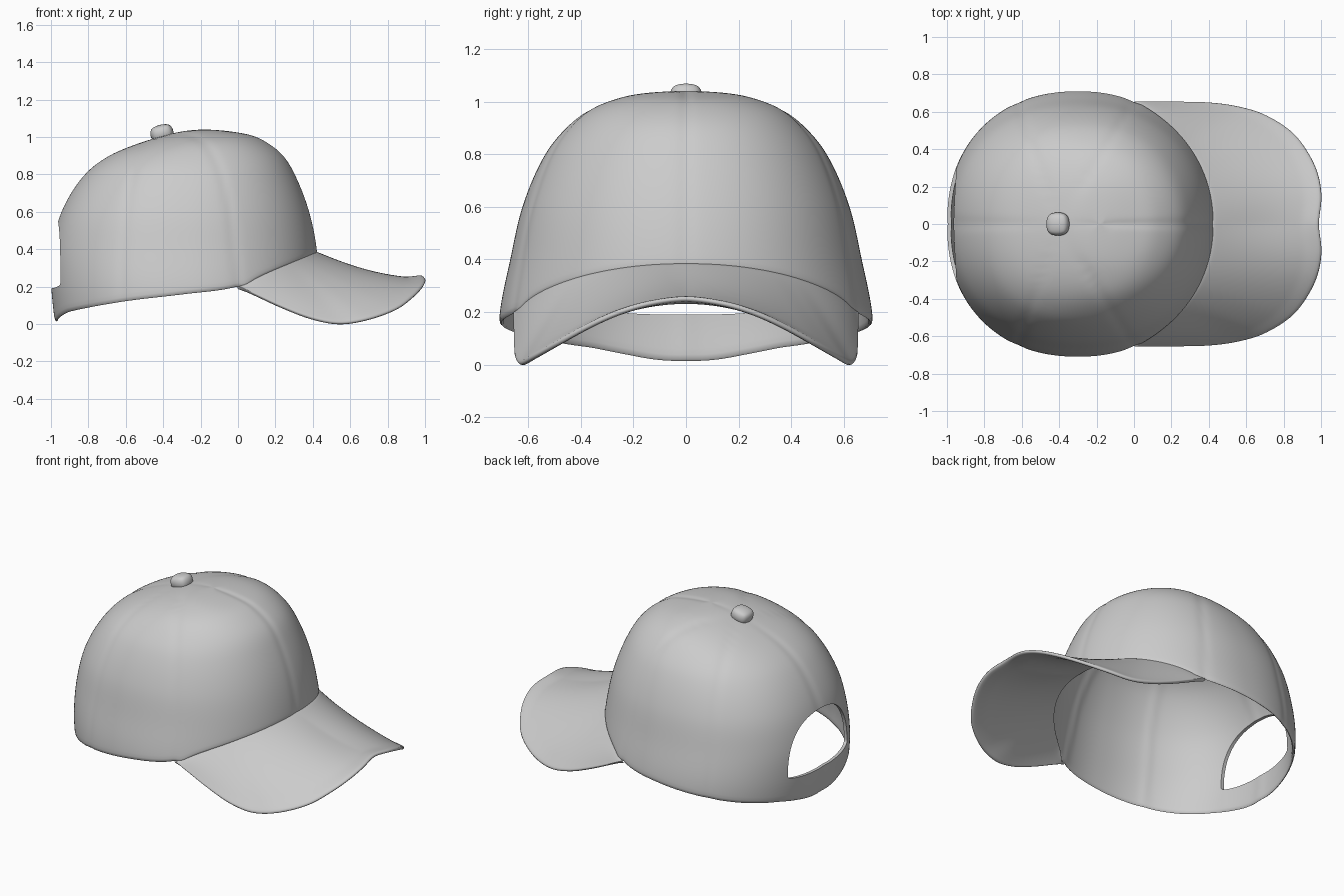
import bpy, bmesh, math
from mathutils import Vector

cube = bpy.data.objects.get("Cube")
if cube:
    bpy.data.objects.remove(cube)

fabric = bpy.data.materials.new("grey fabric")
fabric.use_nodes = True
GREY = (0.6, 0.6, 0.6, 1)
fabric.diffuse_color = GREY
fabric.node_tree.nodes["Principled BSDF"].inputs["Base Color"].default_value = GREY

TOP = 1.04


def smooth(xs, ys, x):
    """Smooth curve through the points (xs, ys)."""
    x = min(max(x, xs[0]), xs[-1])
    i = 0
    while i < len(xs) - 2 and x > xs[i + 1]:
        i += 1

    def slope(k):
        a, b = max(k - 1, 0), min(k + 1, len(xs) - 1)
        return (ys[b] - ys[a]) / (xs[b] - xs[a])
    h = xs[i + 1] - xs[i]
    t = (x - xs[i]) / h
    return ((1 + 2 * t) * (1 - t) ** 2 * ys[i] + t * (1 - t) ** 2 * h * slope(i)
            + t * t * (3 - 2 * t) * ys[i + 1] + t * t * (t - 1) * h * slope(i + 1))


# Crown profile: height, half width, front x, back x
PROFILE = [(0, .718, .44, -.98), (.2, .708, .435, -1), (.4, .668, .423, -.995),
           (.6, .622, .382, -.945), (.8, .535, .305, -.82), (.9, .455, .243, -.69),
           (.97, .365, .157, -.52), (1.01, .265, .07, -.385), (1.03, .175, -.04, -.3),
           (TOP, 0, -.18, -.18)]
LEVELS = [math.asin(p[0] / TOP) for p in PROFILE]
WIDTH, FRONT, BACK = ([p[k] for p in PROFILE] for k in (1, 2, 3))
# Height of the bottom edge along x
HEM_X = [-.98, -.955, -.9, -.6, -.3, 0, .1, .2, .42]
HEM_Z = [.01, .036, .064, .12, .157, .2, .26, .305, .39]
SEAMS = [math.radians(a) for a in (0, 58, 108, 180)]
BUTTON_X = -.41


def outline(phi, width, front, back):
    c, s = math.cos(phi), math.sin(phi)
    power = 2 / 2.1 if c > 0 else 2 / 2.25
    x = (front + back) / 2 + math.copysign(abs(c) ** power, c) * (front - back) / 2
    return x, math.copysign(abs(s) ** power, s) * width


def hem(phi):
    return smooth(HEM_X, HEM_Z, outline(phi, .7, .42, -.98)[0])


def crown_point(phi, level):
    width, front, back = (smooth(LEVELS, c, level) for c in (WIDTH, FRONT, BACK))
    x, y = outline(phi, width, front, back)
    return Vector((x, y, TOP * math.sin(level)))


def seam_dent(p):
    dx, dy = p.x - BUTTON_X, abs(p.y)
    r = math.hypot(dx, dy)
    gap = min(abs(math.atan2(dy, dx) - a) for a in SEAMS) * r
    return math.exp(-(gap / .022) ** 2) * min(1, r / .3)


def make_object(name, bm):
    bmesh.ops.recalc_face_normals(bm, faces=bm.faces)
    mesh = bpy.data.meshes.new(name)
    bm.to_mesh(mesh)
    bm.free()
    mesh.materials.append(fabric)
    obj = bpy.data.objects.new(name, mesh)
    bpy.context.collection.objects.link(obj)
    return obj


def activate(obj):
    bpy.ops.object.select_all(action="DESELECT")
    obj.select_set(True)
    bpy.context.view_layer.objects.active = obj


def bridge(bm, a, b, closed):
    n = len(a)
    for i in range(n if closed else n - 1):
        j = (i + 1) % n
        bm.faces.new((a[i], a[j], b[j], b[i]))


def thicken_and_round(obj, thickness):
    solid = obj.modifiers.new("thickness", "SOLIDIFY")
    solid.thickness = thickness
    solid.offset = -1
    obj.modifiers.new("soft hem", "SUBSURF").levels = 1
    activate(obj)
    for mod in list(obj.modifiers):
        bpy.ops.object.modifier_apply(modifier=mod.name)


# Crown: lofted shell with faint panel seams
COLS, ROWS = 144, 34
bm = bmesh.new()
rings = []
for r in range(ROWS):
    ring = []
    for i in range(COLS):
        phi = math.tau * i / COLS
        tuck = .02 if math.cos(phi) > .4 else 0
        start = math.asin((hem(phi) - tuck) / TOP)
        p = crown_point(phi, start + (math.pi / 2 - start) * r / ROWS)
        inward = (Vector((-.25, 0, .3)) - p).normalized()
        ring.append(bm.verts.new(p + inward * .005 * seam_dent(p)))
    if rings:
        bridge(bm, rings[-1], ring, True)
    rings.append(ring)
apex = bm.verts.new((-.18, 0, TOP))
for i in range(COLS):
    bm.faces.new((rings[-1][i], rings[-1][(i + 1) % COLS], apex))
crown = make_object("crown", bm)
thicken_and_round(crown, .02)

# Arched opening above the back strap
bm = bmesh.new()
loops = []
for x in (-1.3, -.7):
    loop = []
    for i in range(64):
        a = math.tau * i / 64
        c, s = math.cos(a), math.sin(a)
        y = .305 * math.copysign(abs(c) ** .8, c)
        z = .23 + (.32 * abs(s) ** .9 if s > 0 else -.04 * abs(s) ** .5)
        loop.append(bm.verts.new((x, y, z)))
    bm.faces.new(loop)
    loops.append(loop)
bridge(bm, loops[0], loops[1], True)
cutter = make_object("opening_cutter", bm)
cutter.hide_render = True
cut = crown.modifiers.new("opening", "BOOLEAN")
cut.operation = "DIFFERENCE"
cut.solver = "EXACT"
cut.object = cutter
activate(crown)
bpy.ops.object.modifier_apply(modifier=cut.name)
bpy.data.objects.remove(cutter)
activate(crown)
bpy.ops.object.shade_smooth_by_angle(angle=math.radians(60))

# Brim: spans from the crown's front hem to a curved outer edge
half = [(0, .657, .205), (.1, .657, .155), (.25, .657, .086), (.4, .654, .03),
        (.55, .635, .003), (.7, .59, .026), (.85, .495, .08), (.94, .375, .145),
        (.988, .26, .195), (1.003, .14, .228)]
edge = half + [(.988, 0, .243)] + [(x, -y, z) for x, y, z in reversed(half)]
steps = [2 * i / (len(edge) - 1) - 1 for i in range(len(edge))]
axes = list(zip(*edge))
bm = bmesh.new()
previous = None
for i in range(97):
    u = 2 * i / 96 - 1
    phi = -u * math.radians(66.5)
    inner = crown_point(phi, math.asin(hem(phi) / TOP))
    inner -= Vector((math.cos(phi), math.sin(phi), 0)) * .012
    outer = Vector([smooth(steps, axis, u) for axis in axes])
    bend = .03 * (2 * abs(u) - 1) * (1 - u * u * u * u)
    row = []
    for k in range(21):
        v = k / 20
        p = inner.lerp(outer, v)
        p.z += bend * math.sin(math.pi * v) + .02 * max(0, v - .85) / .15 * (1 - abs(u)) ** 2
        row.append(bm.verts.new(p))
    if previous:
        bridge(bm, previous, row, False)
    previous = row
brim = make_object("brim", bm)
if sum(f.normal.z for f in brim.data.polygons) < 0:
    brim.data.flip_normals()
thicken_and_round(brim, .022)
bpy.ops.object.shade_smooth()

# Top button: rounded, tilted with the crown
bm = bmesh.new()
bmesh.ops.create_cube(bm, size=1)
bmesh.ops.subdivide_edges(bm, edges=bm.edges, cuts=1, use_grid_fill=True)
button = make_object("top_button", bm)
button.scale = (.12, .12, .088)
button.location = (-.407, 0, 1.02)
button.rotation_euler = (0, math.radians(-14), 0)
rounding = button.modifiers.new("rounding", "SUBSURF")
rounding.levels = rounding.render_levels = 3
cast = button.modifiers.new("dome", "CAST")
cast.factor = .55
cast.size = .53
cast.use_radius_as_size = False
activate(button)
bpy.ops.object.shade_smooth()
